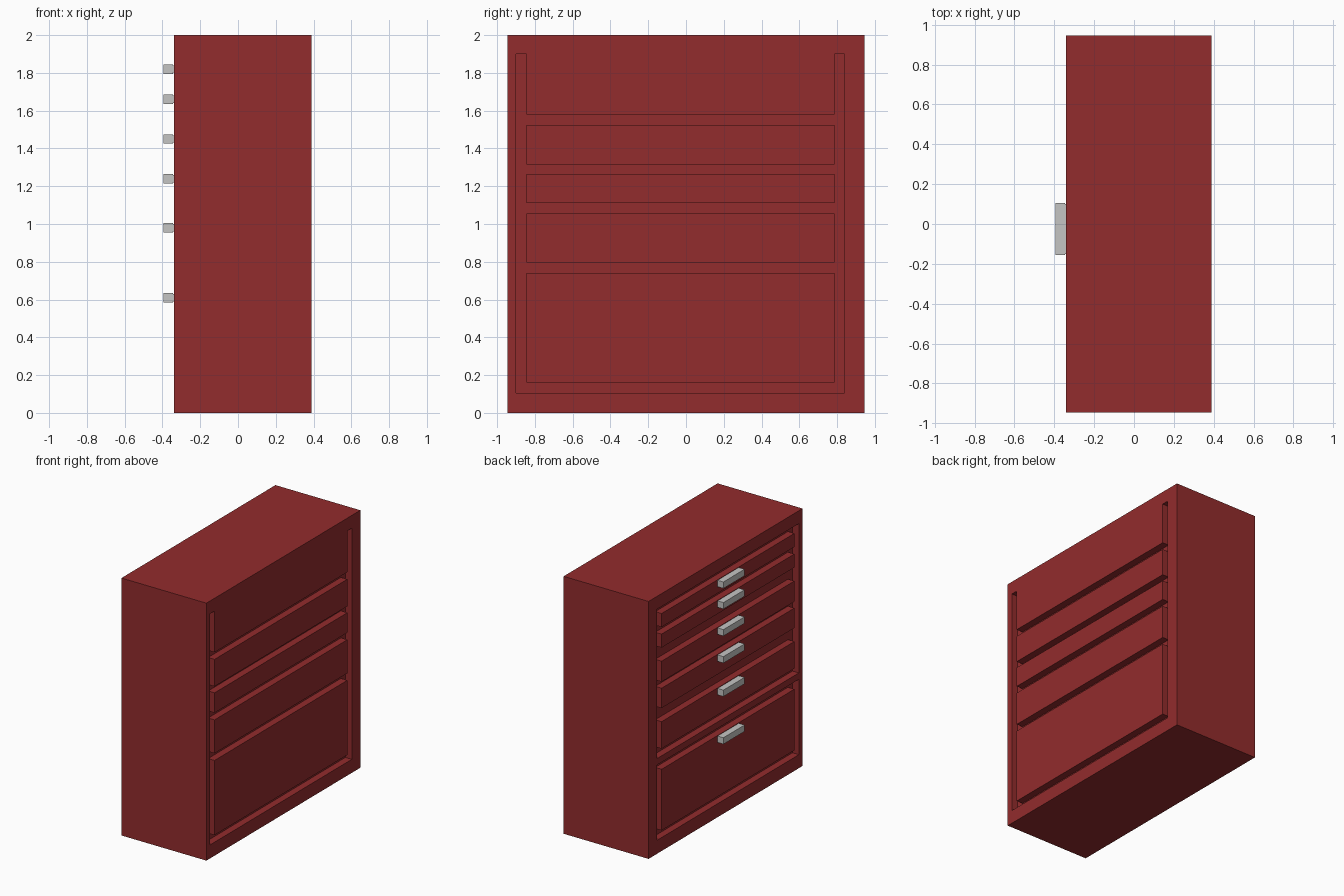
import bpy, bmesh

if "Cube" in bpy.data.objects:
    bpy.data.objects.remove(bpy.data.objects["Cube"])


def material(name, rgb):
    m = bpy.data.materials.new(name)
    m.diffuse_color = (*rgb, 1.0)
    m.use_nodes = True
    m.node_tree.nodes["Principled BSDF"].inputs["Base Color"].default_value = m.diffuse_color
    return m


RED = material("cabinet_red", (0.29, 0.025, 0.026))
GREY = material("handle_grey", (0.56, 0.56, 0.55))


def boxes(name, extents, mat):
    """One object made of boxes given as (x0, x1, y0, y1, z0, z1)."""
    bm = bmesh.new()
    for x0, x1, y0, y1, z0, z1 in extents:
        for v in bmesh.ops.create_cube(bm, size=1.0)["verts"]:
            v.co = (x0 + (v.co.x + 0.5) * (x1 - x0),
                    y0 + (v.co.y + 0.5) * (y1 - y0),
                    z0 + (v.co.z + 0.5) * (z1 - z0))
    mesh = bpy.data.meshes.new(name)
    bm.to_mesh(mesh)
    bm.free()
    mesh.materials.append(mat)
    ob = bpy.data.objects.new(name, mesh)
    bpy.context.collection.objects.link(ob)
    return ob


FRONT, BACK, DEPTH = -0.34, 0.39, 0.055   # drawer side, rear side, recess depth
Y0, Y1, GAP = -0.90, 0.84, 0.055          # opening width and gap around panels

# Cabinet body, recessed on the drawer side (two bays) and on the rear
body = boxes("cabinet_body", [(FRONT, BACK, -0.945, 0.945, 0, 2)], RED)
cutter = boxes("recess_cutter", [
    (FRONT - 0.1, FRONT + DEPTH, Y0, Y1, 0.74, 1.90),
    (FRONT - 0.1, FRONT + DEPTH, Y0, Y1, 0.105, 0.69),
    (BACK - DEPTH, BACK + 0.1, Y0, Y1, 0.105, 1.90)], RED)
mod = body.modifiers.new("recesses", 'BOOLEAN')
mod.operation = 'DIFFERENCE'
mod.solver = 'EXACT'
mod.object = cutter
bpy.context.view_layer.objects.active = body
bpy.ops.object.modifier_apply(modifier=mod.name)
bpy.data.objects.remove(cutter)

# Drawer fronts with their pulls at the top edge
drawers = [(1.74, 1.845), (1.58, 1.685), (1.315, 1.475),
           (1.11, 1.265), (0.795, 1.005), (0.16, 0.635)]
for i, (z0, z1) in enumerate(drawers, 1):
    boxes(f"drawer_front_{i}",
          [(FRONT, FRONT + DEPTH + 0.005, Y0 + GAP, Y1 - GAP, z0, z1)], RED)
    boxes(f"drawer_handle_{i}",
          [(-0.395, -0.345, -0.155, 0.105, z1 - 0.05, z1),
           (-0.35, FRONT + 0.005, -0.15, 0.10, z1 - 0.044, z1 - 0.006)], GREY)

# Rear panels
panels = [(1.58, 1.90), (1.315, 1.525), (1.11, 1.265), (0.795, 1.055), (0.16, 0.74)]
for i, (z0, z1) in enumerate(panels, 1):
    boxes(f"rear_panel_{i}",
          [(BACK - DEPTH - 0.005, BACK, Y0 + GAP, Y1 - GAP, z0, z1)], RED)
